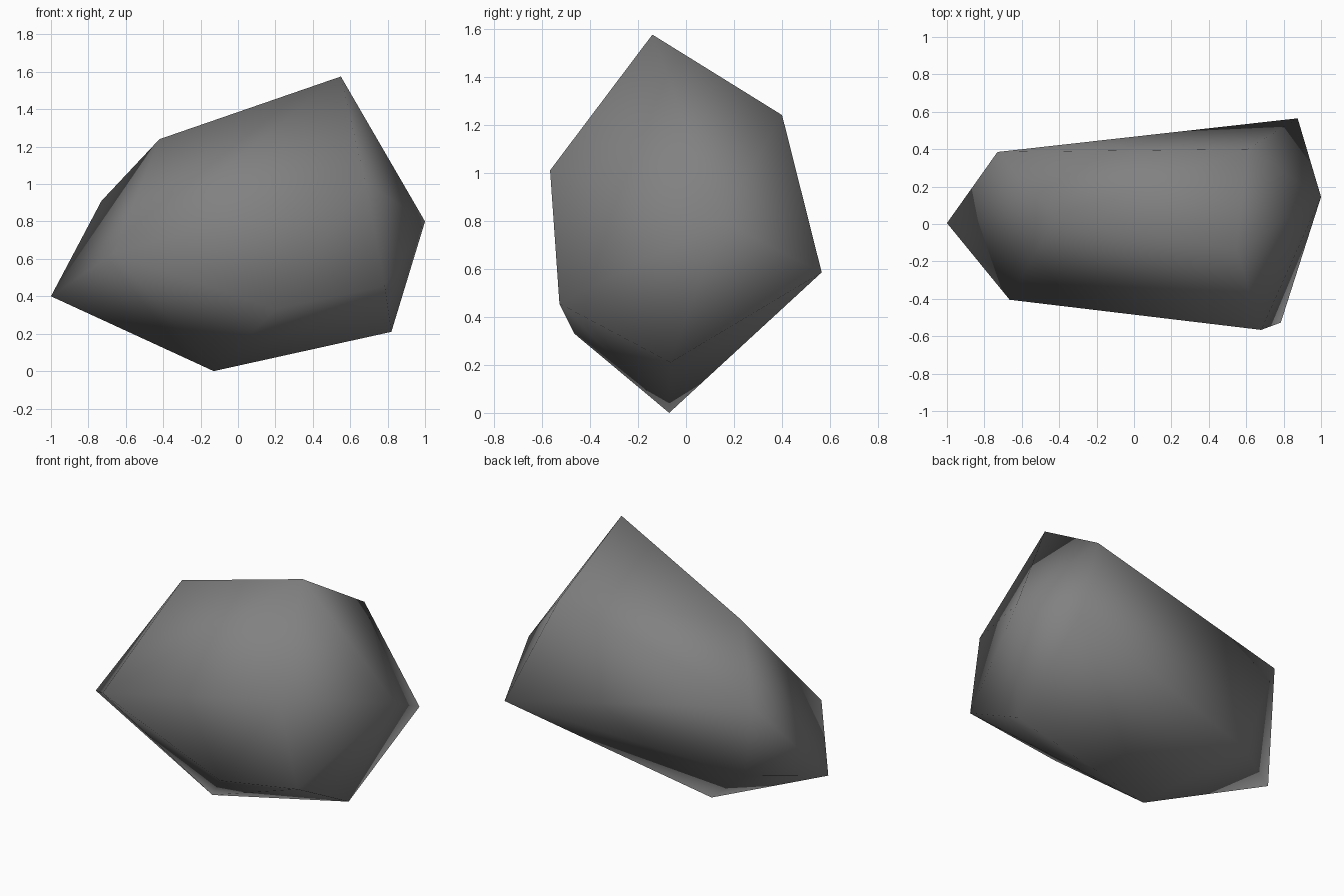
import bpy
import bmesh

default_cube = bpy.data.objects.get("Cube")
if default_cube:
    bpy.data.objects.remove(default_cube, do_unlink=True)

# Rock colour
stone = bpy.data.materials.new("stone_grey")
stone.use_nodes = True
colour = (0.22, 0.22, 0.22, 1)
stone.diffuse_color = colour
stone.node_tree.nodes["Principled BSDF"].inputs["Base Color"].default_value = colour

# Corners of the boulder, grouped by height
base_corners = [(-0.13, -0.07, 0), (0.82, -0.065, 0.21), (0.2, -0.465, 0.33)]
lower_corners = [(-1, 0.005, 0.4), (0.785, -0.527, 0.455), (0.875, 0.565, 0.585),
                 (-0.665, -0.405, 0.63), (-0.6, 0.265, 0.39)]
upper_corners = [(1, 0.145, 0.8), (-0.73, 0.385, 0.91), (0.68, -0.566, 1.01)]
crown_corners = [(-0.42, 0.04, 1.24), (0.605, 0.4, 1.24), (0.55, -0.14, 1.575)]

# Faceted boulder: the skin stretched over its corners
bm = bmesh.new()
for corner in base_corners + lower_corners + upper_corners + crown_corners:
    bm.verts.new(corner)
bmesh.ops.convex_hull(bm, input=bm.verts[:])
bmesh.ops.recalc_face_normals(bm, faces=bm.faces[:])
for face in bm.faces:
    face.smooth = True

mesh = bpy.data.meshes.new("rock")
bm.to_mesh(mesh)
bm.free()
mesh.materials.append(stone)
rock = bpy.data.objects.new("rock", mesh)
bpy.context.collection.objects.link(rock)
